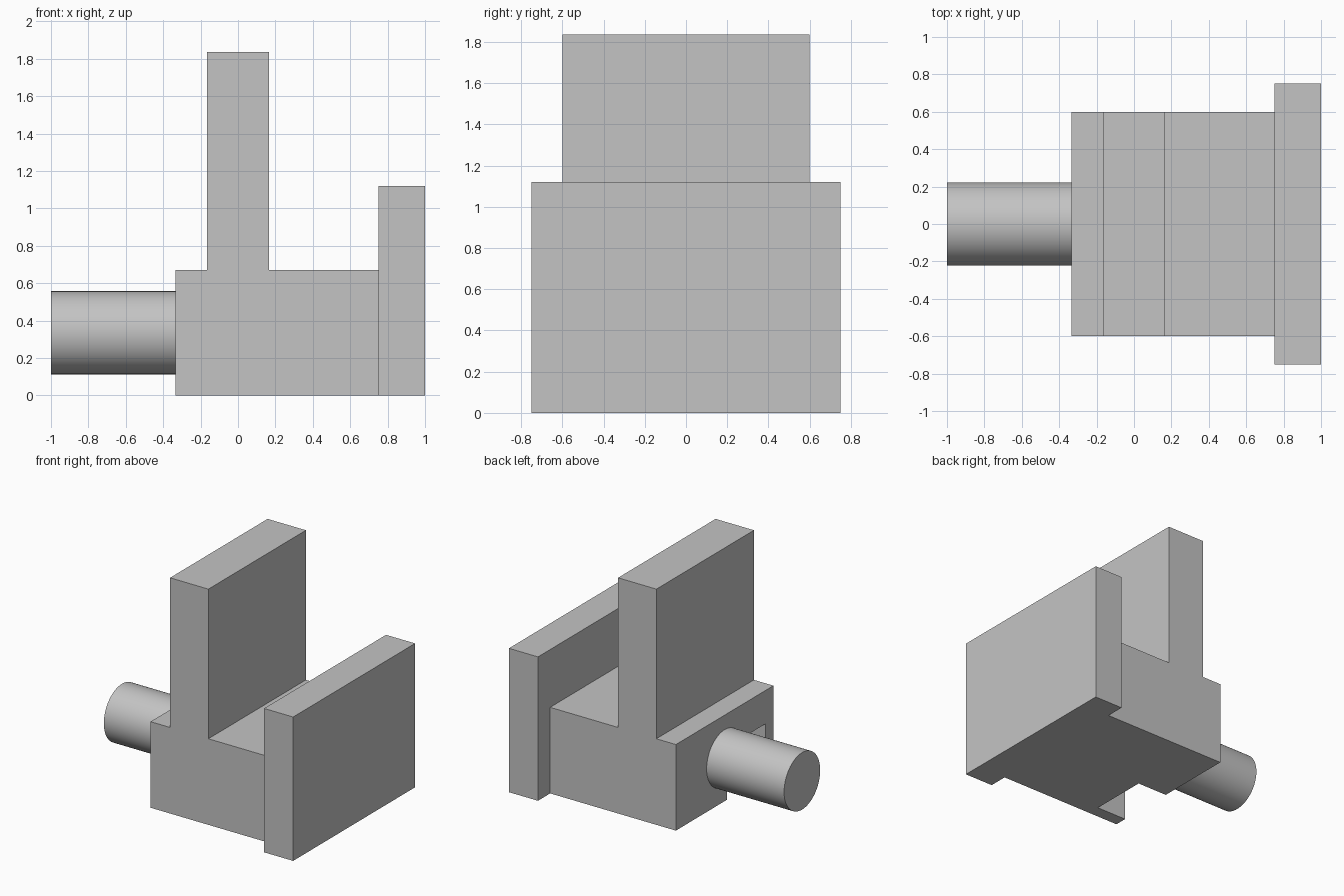
import bpy
import bmesh
import math
from mathutils import Matrix, Vector

cube = bpy.data.objects.get("Cube")
if cube:
    bpy.data.objects.remove(cube, do_unlink=True)

grey = bpy.data.materials.new("plain grey")
grey.use_nodes = True
grey.diffuse_color = (0.55, 0.55, 0.55, 1)
grey.node_tree.nodes["Principled BSDF"].inputs["Base Color"].default_value = grey.diffuse_color


def finish(name, bm):
    bmesh.ops.recalc_face_normals(bm, faces=bm.faces)
    mesh = bpy.data.meshes.new(name)
    bm.to_mesh(mesh)
    bm.free()
    mesh.materials.append(grey)
    obj = bpy.data.objects.new(name, mesh)
    bpy.context.collection.objects.link(obj)
    return obj


def box(name, low, high):
    low, high = Vector(low), Vector(high)
    bm = bmesh.new()
    bmesh.ops.create_cube(bm, size=1, matrix=Matrix.Translation((low + high) / 2)
                          @ Matrix.Diagonal((*(high - low), 1)))
    return finish(name, bm)


def extrude_profile(name, points, half_width):
    """Extrude an x-z outline along y, centred on y = 0."""
    bm = bmesh.new()
    face = bm.faces.new([bm.verts.new((x, -half_width, z)) for x, z in points])
    new = bmesh.ops.extrude_face_region(bm, geom=[face])["geom"]
    bmesh.ops.translate(bm, vec=(0, 2 * half_width, 0),
                        verts=[v for v in new if isinstance(v, bmesh.types.BMVert)])
    return finish(name, bm)


# Base block with the upright wall, as one stepped outline
back, wall, front, step, top = -0.333, 0.165, 0.75, 0.67, 1.835
body = extrude_profile("body", [(back, 0), (front, 0), (front, step), (wall, step),
                                (wall, top), (-wall, top), (-wall, step), (back, step)], 0.6)

# Off-centre notch under the shaft end of the body
cutter = box("notch_cutter", (back - 0.1, -0.5, -0.1), (-0.07, -0.03, 0.41))
cutter.hide_render = True
cut = body.modifiers.new("notch", "BOOLEAN")
cut.operation = "DIFFERENCE"
cut.solver = "EXACT"
cut.object = cutter
bpy.context.view_layer.objects.active = body
bpy.ops.object.modifier_apply(modifier=cut.name)
bpy.data.objects.remove(cutter, do_unlink=True)

# Wide end plate
box("end_plate", (front, -0.75, 0), (1, 0.75, 1.12))

# Round shaft
bm = bmesh.new()
bmesh.ops.create_cone(bm, cap_ends=True, segments=64, radius1=0.222, radius2=0.222,
                      depth=1 + back,
                      matrix=Matrix.Translation(((back - 1) / 2, 0, 0.335))
                      @ Matrix.Rotation(math.pi / 2, 4, "Y"))
shaft = finish("shaft", bm)
bpy.ops.object.select_all(action="DESELECT")
shaft.select_set(True)
bpy.context.view_layer.objects.active = shaft
bpy.ops.object.shade_smooth_by_angle(angle=math.radians(30))
